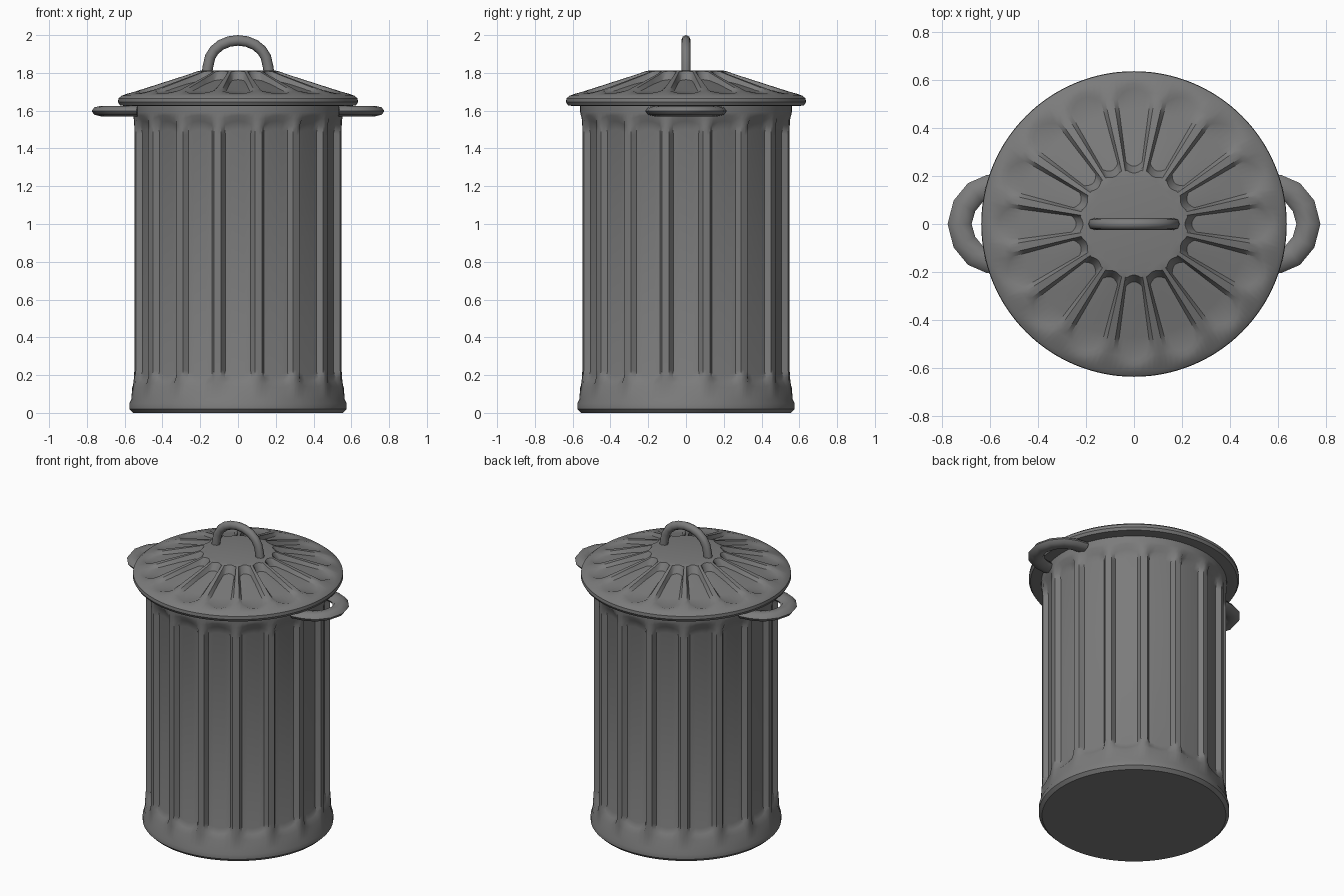
import bpy, bmesh, math
from mathutils import Vector

if "Cube" in bpy.data.objects:
    bpy.data.objects.remove(bpy.data.objects["Cube"])

metal = bpy.data.materials.new("dull grey metal")
metal.diffuse_color = (0.2, 0.2, 0.2, 1)
metal.use_nodes = True
metal.node_tree.nodes["Principled BSDF"].inputs["Base Color"].default_value = metal.diffuse_color
N = 16
PITCH = 360 / N


def finish(name, bm, angle):
    bmesh.ops.recalc_face_normals(bm, faces=bm.faces)
    me = bpy.data.meshes.new(name)
    bm.to_mesh(me)
    bm.free()
    ob = bpy.data.objects.new(name, me)
    bpy.context.collection.objects.link(ob)
    me.materials.append(metal)
    bpy.ops.object.select_all(action='DESELECT')
    ob.select_set(True)
    bpy.context.view_layer.objects.active = ob
    bpy.ops.object.shade_smooth_by_angle(angle=math.radians(angle))
    return ob


def loft(bm, rings):
    """Skin a list of closed rings and cap both ends."""
    vs = [[bm.verts.new(p) for p in ring] for ring in rings]
    for a, b in zip(vs, vs[1:]):
        for i in range(len(a)):
            j = (i + 1) % len(a)
            bm.faces.new((a[i], a[j], b[j], b[i]))
    bm.faces.new(vs[0])
    bm.faces.new(vs[-1])


def ring_of(offsets, fn):
    """Ring sampled at the given angles in each of the N flutes; fn(offset) -> r, z."""
    pts = []
    for k in range(N):
        for o in offsets:
            a = math.radians(k * PITCH + o)
            r, z = fn(abs(o))
            pts.append((r * math.cos(a), r * math.sin(a), z))
    return pts


# fluted body: (radius, height, flute depth, end rounding)
body_rows = [(0.555, 0, 0, 0), (0.575, 0.02, 0, 0), (0.575, 0.05, 0, 0), (0.565, 0.07, 0, 0),
             (0.56, 0.135, 0, 0.02), (0.557, 0.165, 0.02, 0.03), (0.556, 0.2, 0.032, 0.03),
             (0.556, 1.5, 0.032, -0.03), (0.556, 1.545, 0.02, -0.03), (0.557, 1.575, 0, -0.02),
             (0.56, 1.59, 0, 0), (0.56, 1.64, 0, 0)]
body_off = [-9.2, -7.4, -3.7, 0, 3.7, 7.4, 9.2, 11.25]


def body_fn(row):
    r, z, d, s = row

    def fn(o):
        t = 1 if o < 8 else 0
        return r - d * t, z + s * min(1, (o / 9.2) ** 2)
    return fn


bm = bmesh.new()
loft(bm, [ring_of(body_off, body_fn(row)) for row in body_rows])
finish("can_body", bm, 40)

# lid with recessed petals: (radius, height, petal depth, end rounding)
lid_rows = [(0.60, 1.625, 0, 0), (0.625, 1.628, 0, 0), (0.635, 1.645, 0, 0), (0.633, 1.665, 0, 0),
            (0.615, 1.68, 0, 0), (0.585, 1.69, 0, -0.035), (0.565, 1.697, 0.012, -0.04),
            (0.47, 1.727, 0.02, 0), (0.35, 1.765, 0.026, 0), (0.24, 1.80, 0.036, 0.02),
            (0.212, 1.81, 0, 0.012), (0.195, 1.812, 0, 0)]
lid_off = [-9.3, -7.4, -5.2, -2.6, 0, 2.6, 5.2, 7.4, 9.3, 11.25]


def lid_fn(row):
    r, z, d, s = row

    def fn(o):
        rr = r + s * min(1, (o / 7.4) ** 2)
        zz = z - (rr - r) * 0.32
        return rr, zz - (d if o < 8 else 0)
    return fn


bm = bmesh.new()
loft(bm, [ring_of(lid_off, lid_fn(row)) for row in lid_rows])
finish("lid", bm, 35)


def tube(name, path, up, wide, high, sides=8):
    """Sweep an elliptical section along a planar path; up is the plane normal."""
    path = [Vector(p) for p in path]
    up = Vector(up)
    rings = []
    for i, p in enumerate(path):
        t = (path[min(i + 1, len(path) - 1)] - path[max(i - 1, 0)]).normalized()
        side = t.cross(up)
        rings.append([p + side * wide * math.cos(2 * math.pi * k / sides)
                      + up * high * math.sin(2 * math.pi * k / sides) for k in range(sides)])
    bm = bmesh.new()
    loft(bm, rings)
    finish(name, bm, 50)


# arched handle on the lid
arch = [(-0.165, 0, 1.79), (-0.16, 0, 1.83)]
arch += [(-0.155 * math.cos(math.pi * i / 10), 0, 1.845 + 0.127 * math.sin(math.pi * i / 10))
         for i in range(1, 10)]
arch += [(0.16, 0, 1.83), (0.165, 0, 1.79)]
tube("lid_handle", arch, (0, 1, 0), 0.028, 0.025)

# flat loop handles on both sides
half = [(0.53, 0.165), (0.60, 0.155), (0.66, 0.13), (0.705, 0.075)]
loop = half + [(0.725, 0)] + [(x, -y) for x, y in reversed(half)]
for s, name in ((1, "right_handle"), (-1, "left_handle")):
    tube(name, [(s * x, y, 1.598) for x, y in loop], (0, 0, 1), 0.05, 0.028)
